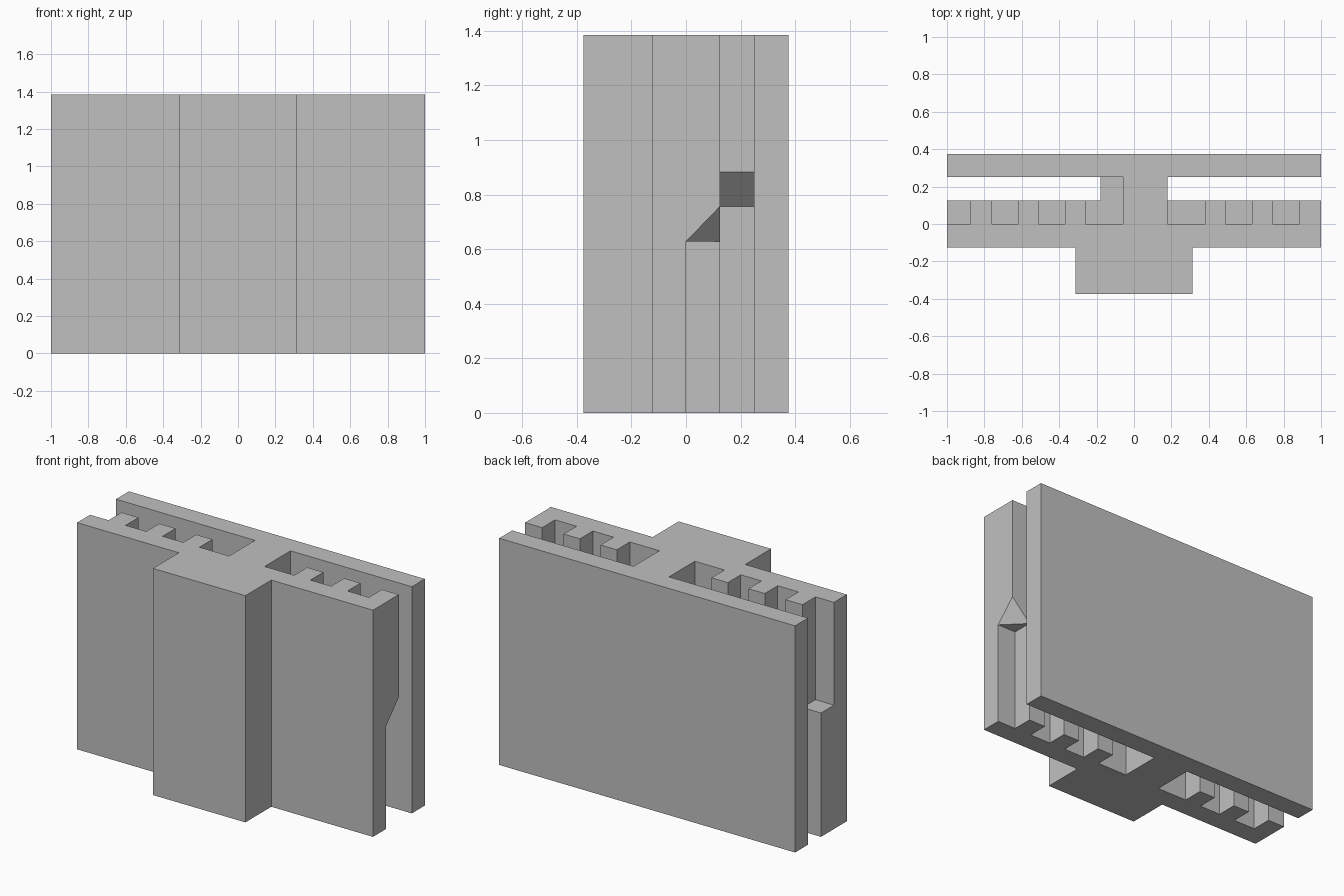
import bpy
import bmesh
from mathutils import Vector

cube = bpy.data.objects.get("Cube")
if cube:
    bpy.data.objects.remove(cube, do_unlink=True)

H = 1.385           # overall height
LEDGE = 0.757       # top of the solid band behind the front plate
UNDER = H - LEDGE   # underside of that band
STEP = 0.125        # common plate and tooth thickness

grey = bpy.data.materials.new("plain_grey")
grey.use_nodes = True
colour = (0.53, 0.53, 0.53, 1)
grey.diffuse_color = colour
grey.node_tree.nodes["Principled BSDF"].inputs["Base Color"].default_value = colour


def prism(name, points, direction, edit=None):
    """Extrude a closed outline along a direction into a solid."""
    bm = bmesh.new()
    face = bm.faces.new([bm.verts.new(p) for p in points])
    result = bmesh.ops.extrude_face_region(bm, geom=[face], use_keep_orig=True)
    moved = [g for g in result["geom"] if isinstance(g, bmesh.types.BMVert)]
    bmesh.ops.translate(bm, verts=moved, vec=direction)
    if edit:
        edit(bm)
    bmesh.ops.recalc_face_normals(bm, faces=bm.faces)
    mesh = bpy.data.meshes.new(name)
    bm.to_mesh(mesh)
    bm.free()
    mesh.materials.append(grey)
    obj = bpy.data.objects.new(name, mesh)
    bpy.context.collection.objects.link(obj)


def plan(name, outline):
    prism(name, [(x, y, 0) for x, y in outline], (0, 0, H))


def upright(name, outline, y, edit=None):
    prism(name, [(x, y, z) for x, z in outline], (0, STEP, 0), edit)


# Front plate with its raised central block
half = 0.3125
right = [(half, -3 * STEP), (half, -STEP), (1, -STEP), (1, 0)]
plan("front_plate", right + [(-x, y) for x, y in reversed(right)])

# Full-width back plate
plan("back_plate", [(-1, 2 * STEP), (1, 2 * STEP), (1, 3 * STEP), (-1, 3 * STEP)])

# Tooth comb: notches along the top, repeated along the bottom by a half turn
notches = [(-0.76, -0.62), (-0.51, -0.37), (-0.26, -0.06),
           (0.18, 0.38), (0.49, 0.63), (0.74, 0.885)]
top = [(-1, LEDGE), (-0.875, LEDGE), (-0.875, H)]
for a, b in notches:
    top += [(a, H), (a, LEDGE), (b, LEDGE), (b, H)]
top.append((1, H))
comb = top + [(-x, H - z) for x, z in top]


def cut_end_corner(bm):
    """Slope off the lower outer corner of the end tooth."""
    def at(x, y, z):
        return min(bm.verts, key=lambda v: (v.co - Vector((x, y, z))).length)
    corner = at(1, STEP, UNDER)
    ends = [at(1, 0, UNDER), at(0.875, STEP, UNDER)]
    bmesh.ops.connect_verts(bm, verts=ends)
    corner.co.z = LEDGE


upright("tooth_comb", comb, 0, cut_end_corner)

# Offset spine joining the comb to the back plate, with a sloped overhang
spine = [(-0.18, 0), (0.06, 0), (0.06, LEDGE), (0.18, LEDGE + STEP),
         (0.18, H), (-0.06, H), (-0.06, LEDGE), (-0.18, LEDGE)]
upright("spine", spine, STEP)
